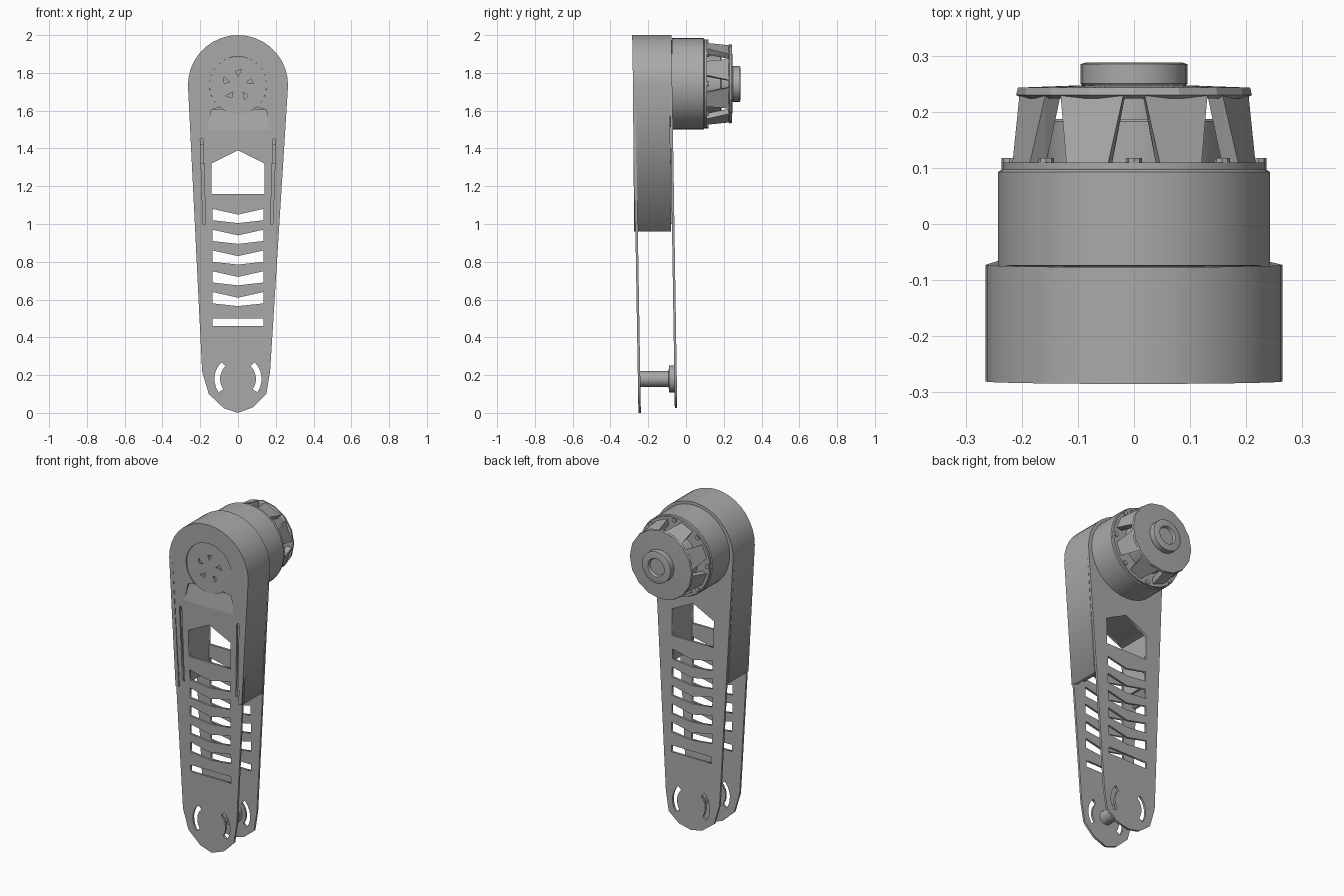
import bpy, bmesh, math
from mathutils import Vector, Matrix

if "Cube" in bpy.data.objects:
    bpy.data.objects.remove(bpy.data.objects["Cube"], do_unlink=True)

GREY = bpy.data.materials.new("machined grey")
GREY.use_nodes = True
COLOUR = (0.4, 0.4, 0.4, 1)
GREY.diffuse_color = COLOUR
GREY.node_tree.nodes["Principled BSDF"].inputs["Base Color"].default_value = COLOUR

HUB_Z = 1.735   # shoulder axis height
PIN_Z = 0.18    # elbow axis height


def finish(name, bm, smooth=False):
    bmesh.ops.remove_doubles(bm, verts=bm.verts, dist=1e-4)
    bmesh.ops.recalc_face_normals(bm, faces=bm.faces)
    mesh = bpy.data.meshes.new(name)
    bm.to_mesh(mesh)
    bm.free()
    mesh.materials.append(GREY)
    obj = bpy.data.objects.new(name, mesh)
    bpy.context.collection.objects.link(obj)
    if smooth:
        bpy.ops.object.select_all(action="DESELECT")
        obj.select_set(True)
        bpy.context.view_layer.objects.active = obj
        bpy.ops.object.shade_smooth_by_angle(angle=math.radians(25))


def arc(cx, cz, r, start, end, n):
    return [(cx + r * math.cos(math.radians(start + (end - start) * i / n)),
             cz + r * math.sin(math.radians(start + (end - start) * i / n)))
            for i in range(n + 1)]


def circle(cx, cz, r, n):
    return arc(cx, cz, r, 0, 360, n)[:-1]


def plate(name, loops, y0, y1, lean=0.0):
    """Flat sheet in xz: first loop is the outline, the others are holes."""
    curve = bpy.data.curves.new(name, "CURVE")
    curve.dimensions, curve.fill_mode = "2D", "BOTH"
    curve.extrude = (y1 - y0) / 2
    for loop in loops:
        spline = curve.splines.new("POLY")
        spline.points.add(len(loop) - 1)
        for p, (x, z) in zip(spline.points, loop):
            p.co = (x, z, 0, 1)
        spline.use_cyclic_u = True
    temp = bpy.data.objects.new(name, curve)
    bpy.context.collection.objects.link(temp)
    graph = bpy.context.evaluated_depsgraph_get()
    mesh = bpy.data.meshes.new_from_object(temp.evaluated_get(graph))
    bm = bmesh.new()
    bm.from_mesh(mesh)
    bpy.data.objects.remove(temp)
    bpy.data.curves.remove(curve)
    bpy.data.meshes.remove(mesh)
    for v in bm.verts:
        x, z, depth = v.co
        v.co = (x, (y0 + y1) / 2 - depth + lean * (2 - z), z)
    finish(name, bm)


def hull(name, points):
    bm = bmesh.new()
    bmesh.ops.convex_hull(bm, input=[bm.verts.new(p) for p in points])
    finish(name, bm)


def lathe(name, profile, cz, n=40, smooth=True):
    """Spin (radius, y) points round an axis parallel to y."""
    bm = bmesh.new()
    rings = []
    for r, y in profile:
        rings.append([bm.verts.new((x, y, z)) for x, z in circle(0, cz, r, n)])
    for a, b in zip(rings, rings[1:]):
        for i in range(n):
            j = (i + 1) % n
            bm.faces.new((a[i], a[j], b[j], b[i]))
    bm.faces.new(rings[0])
    bm.faces.new(rings[-1])
    finish(name, bm, smooth)


def half_width(z, side):
    low = 0.17 if side > 0 else 0.19
    return low + (0.265 - low) * (z - 0.22) / (HUB_Z - 0.22)


# Tapered outline of the arm, rounded at the shoulder, blunt at the elbow
shoulder = arc(0, HUB_Z, 0.265, 0, 180, 18)
outline = shoulder + [(-0.19, 0.22), (-0.155, 0.1), (-0.075, 0.025),
                      (0, 0), (0.08, 0.03), (0.15, 0.1), (0.17, 0.22)]
back_outline = [(x, max(z, 0.025 + z * 0.6)) for x, z in outline]

# Openings shared by both sheets
window = [(-0.14, 1.16), (0.14, 1.16), (0.14, 1.32), (0, 1.39), (-0.14, 1.32)]
openings = [window, [(-0.135, 0.46), (0.135, 0.46), (0.135, 0.5), (-0.135, 0.5)]]
for i in range(5):
    z = 0.58 + i * 0.11
    openings.append([(-0.135, z), (0, z - 0.015), (0.135, z),
                     (0.135, z + 0.06), (0, z + 0.03), (-0.135, z + 0.06)])
for a0, a1 in ((-35, 45), (135, 215)):
    openings.append(arc(0, PIN_Z, 0.125, a0, a1, 6) + arc(0, PIN_Z, 0.095, a1, a0, 6))

# Front sheet: hub opening runs down into a notch, with slim slots beside it
notch = [(-0.14, 1.605), (-0.165, 1.5), (0.165, 1.5), (0.15, 1.605)]
front_only = [arc(0, HUB_Z, 0.152, -50, 230, 20) + notch]
for side in (-1, 1):
    front_only.append([(side * x, z) for x, z in
                       ((0.172, 1.0), (0.185, 1.0), (0.2, 1.45), (0.185, 1.45))])
plate("front_sheet", [outline] + front_only + openings, -0.285, -0.272, lean=0.0165)
plate("back_sheet", [back_outline] + openings, -0.09, -0.077, lean=0.0155)

# Side wall wrapping the upper half of the arm
foot = 0.96
outer = [(half_width(foot, 1), foot)] + shoulder + [(-half_width(foot, -1), foot)]
inner = [(-half_width(foot, -1) + 0.022, foot)] + arc(0, HUB_Z, 0.243, 180, 0, 18) \
    + [(half_width(foot, 1) - 0.022, foot)]
plate("side_wall", [outer + inner], -0.283, -0.088, lean=0.008)

# Gabled floor of the shoulder housing and rails beside the window
plate("housing_floor", [[(-0.23, 1.32), (-0.14, 1.32), (0, 1.39), (0.14, 1.32),
                         (0.23, 1.32), (0.235, 1.42), (-0.235, 1.42)]], -0.265, -0.08)
for side, label in ((1, "left"), (-1, "right")):
    hull(label + "_window_rail", [(side * x, y, z) for x in (0.14, 0.155)
                                  for y in (-0.262, -0.075) for z in (1.0, 1.33)])

# Recessed hub cover with five slits, and the sloping panel beneath it
slits = []
for i in range(5):
    a = math.radians(18 + 72 * i)
    slits.append([(r * math.cos(a + t), HUB_Z + r * math.sin(a + t))
                  for r, t in ((0.045, 0), (0.085, -0.22), (0.075, 0.16))])
plate("hub_cover", [circle(0, HUB_Z, 0.152, 24)] + slits, -0.275, -0.262)
hull("sloping_panel", [(x, y + d, z) for d in (0, 0.012) for x, y, z in
                       ((-0.14, -0.266, 1.607), (0.15, -0.266, 1.607),
                        (-0.168, -0.279, 1.498), (0.168, -0.279, 1.498))])

# Motor drum behind the shoulder
drum_z = 1.742
lathe("motor_drum", [(0.228, -0.092), (0.228, -0.076), (0.242, -0.074),
                     (0.242, 0.093), (0.236, 0.097), (0.236, 0.11), (0.2, 0.11)], drum_z)
lathe("motor_core", [(0.155, 0.1), (0.155, 0.183), (0.15, 0.187)], drum_z, 24)

# Raised rear cage: ribs carrying a plate, then the end cap
for i in range(8):
    a = math.radians(22.5 + 45 * i)
    hull(f"cage_rib_{i + 1}",
         [(rr * math.cos(a + t), y, drum_z + rr * math.sin(a + t))
          for y, r, w in ((0.105, 0.222, 0.18), (0.23, 0.205, 0.3))
          for rr in (r, r - 0.035) for t in (-w, w)])
lathe("cage_plate", [(0.2, 0.224), (0.21, 0.23), (0.207, 0.243), (0.1, 0.247)],
      drum_z, 16, smooth=False)
lathe("end_cap", [(0.085, 0.18), (0.085, 0.24), (0.095, 0.25), (0.095, 0.285),
                  (0.085, 0.288), (0.055, 0.288), (0.05, 0.272)], drum_z, 28)

# Small screws round the drum rim
for i in range(8):
    a = math.radians(45 * i)
    bm = bmesh.new()
    bmesh.ops.create_cone(bm, cap_ends=True, segments=8, radius1=0.014, radius2=0.014,
                          depth=0.016, matrix=Matrix.Translation(
                              (0.222 * math.cos(a), 0.11, drum_z + 0.222 * math.sin(a)))
                          @ Matrix.Rotation(math.pi / 2, 4, Vector((1, 0, 0))))
    finish(f"rim_screw_{i + 1}", bm)

# Elbow pin joining the two sheets, flanged at the back
lathe("elbow_pin", [(0.042, -0.245), (0.042, -0.092), (0.072, -0.09),
                    (0.072, -0.052), (0.03, -0.052), (0.03, -0.06)], PIN_Z, 20)
